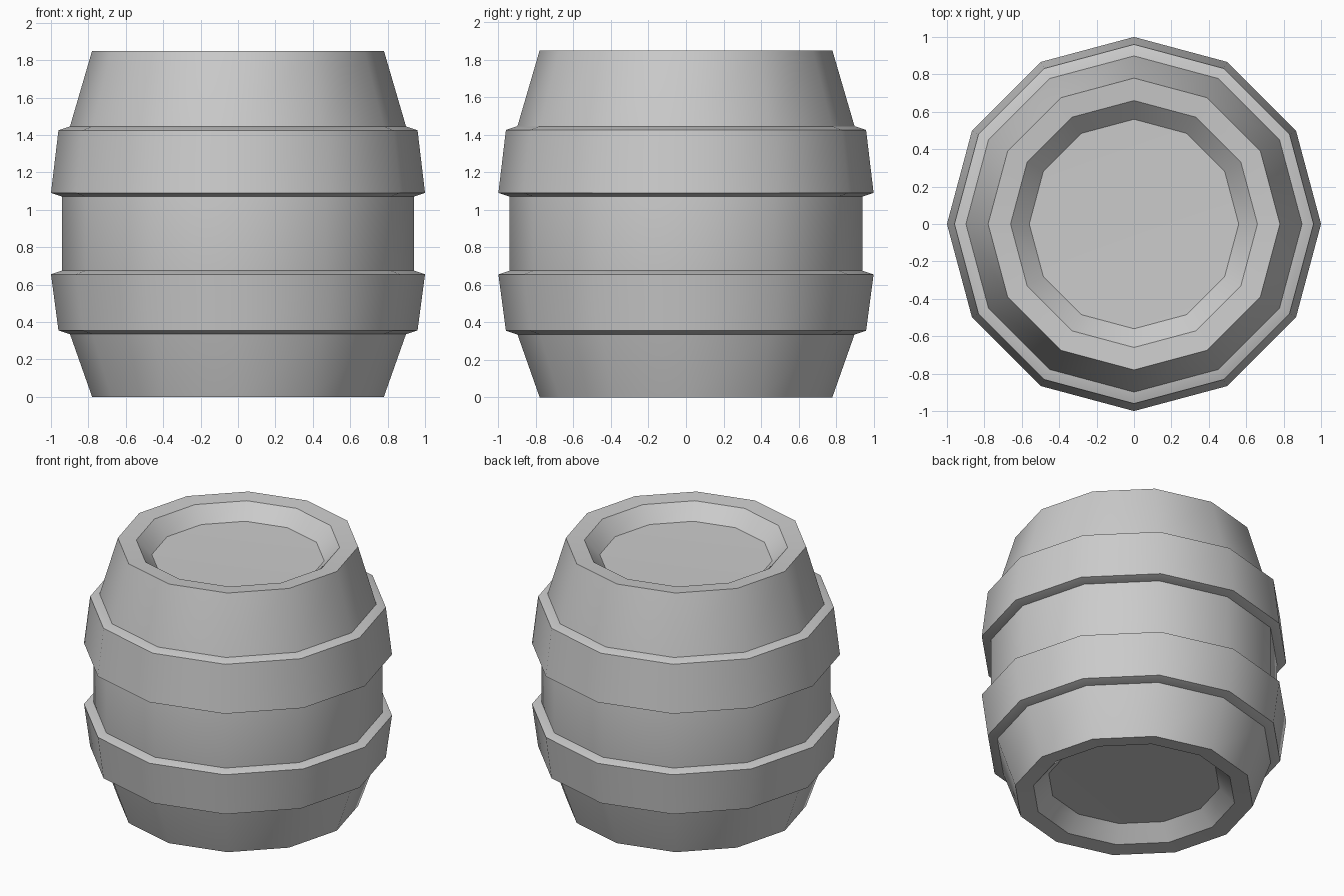
import bpy, bmesh
from math import cos, sin, pi, radians

if "Cube" in bpy.data.objects:
    bpy.data.objects.remove(bpy.data.objects["Cube"])

SIDES = 12


def lathe(name, profile, closed=False, smooth_angle=35):
    """Revolve (radius, z) points into a 12-sided solid; radius 0 is a pole."""
    bm = bmesh.new()
    rings = []
    for r, z in profile:
        if r == 0:
            rings.append([bm.verts.new((0, 0, z))] * SIDES)
        else:
            rings.append([bm.verts.new((r * cos(2 * pi * i / SIDES),
                                        r * sin(2 * pi * i / SIDES), z))
                          for i in range(SIDES)])
    pairs = list(zip(rings, rings[1:]))
    if closed:
        pairs.append((rings[-1], rings[0]))
    for a, b in pairs:
        for i in range(SIDES):
            j = (i + 1) % SIDES
            bm.faces.new(list(dict.fromkeys((a[i], a[j], b[j], b[i]))))
    bmesh.ops.recalc_face_normals(bm, faces=bm.faces)
    mesh = bpy.data.meshes.new(name)
    bm.to_mesh(mesh)
    bm.free()
    obj = bpy.data.objects.new(name, mesh)
    bpy.context.collection.objects.link(obj)
    bpy.ops.object.select_all(action='DESELECT')
    obj.select_set(True)
    bpy.context.view_layer.objects.active = obj
    bpy.ops.object.shade_smooth_by_angle(angle=radians(smooth_angle))
    return obj


# Barrel body with dished ends
lathe("barrel_body", [
    (0, 0.12), (0.56, 0.11), (0.66, 0.01), (0.78, 0),
    (0.90, 0.34), (0.94, 0.50), (0.94, 1.25), (0.90, 1.44),
    (0.78, 1.85), (0.66, 1.84), (0.56, 1.74), (0, 1.73),
])

# Tapered hoops, wide edge facing the barrel's middle
lathe("upper_hoop", [(0.87, 1.07), (0.94, 1.07), (1.0, 1.09),
                     (0.96, 1.425), (0.90, 1.445), (0.87, 1.445)], closed=True)
lathe("lower_hoop", [(0.87, 0.335), (0.90, 0.335), (0.96, 0.355),
                     (1.0, 0.655), (0.94, 0.675), (0.87, 0.675)], closed=True)
